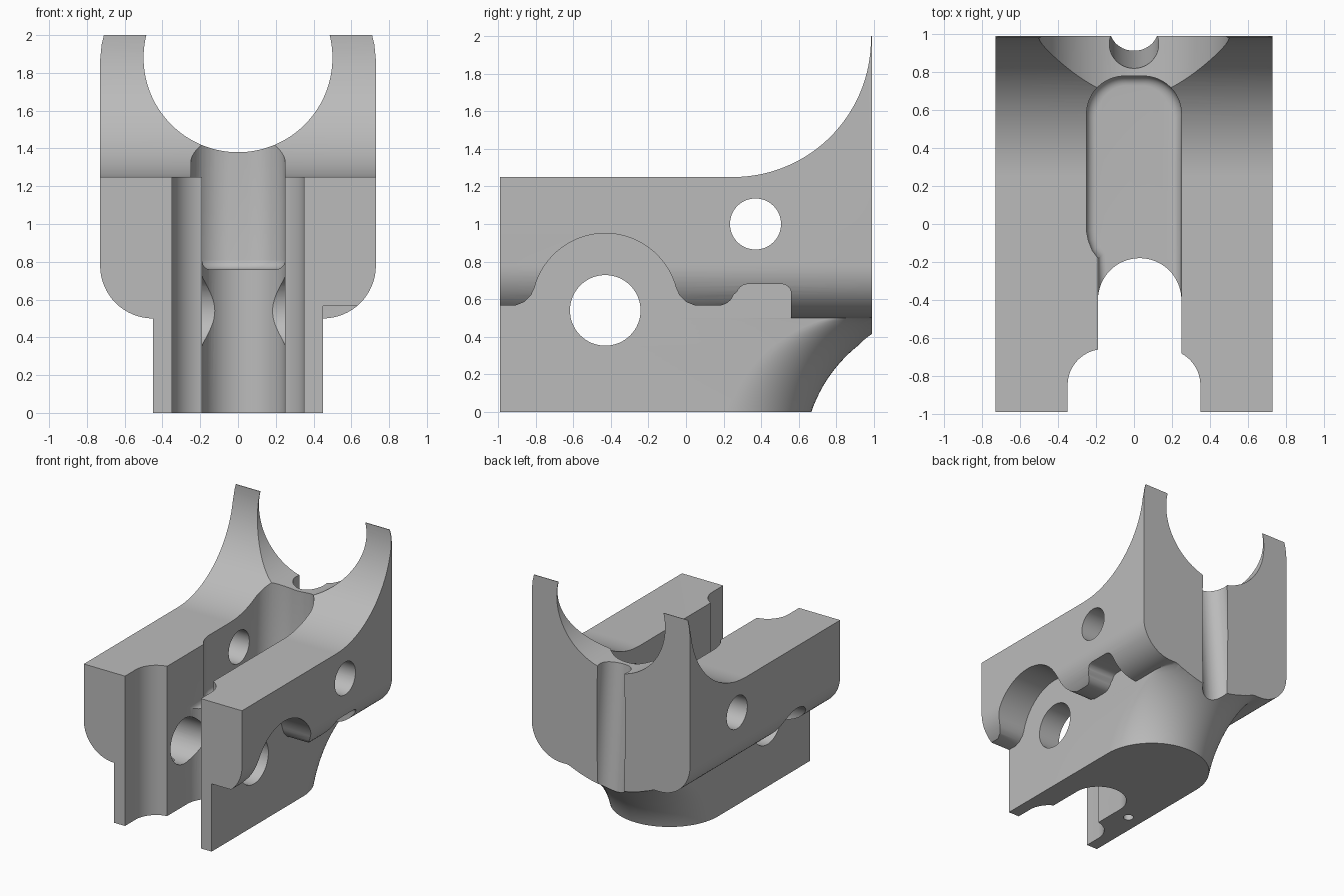
import bpy, bmesh, math
from mathutils import Vector

cube = bpy.data.objects.get("Cube")
if cube:
    bpy.data.objects.remove(cube)

grey = bpy.data.materials.new("plain_grey")
grey.use_nodes = True
colour = (0.5, 0.5, 0.5, 1)
grey.diffuse_color = colour
grey.node_tree.nodes["Principled BSDF"].inputs["Base Color"].default_value = colour


def arc(cx, cy, r, a0, a1, n=16):
    """Points along a circular arc, angles in degrees."""
    angles = [math.radians(a0 + (a1 - a0) * i / n) for i in range(n + 1)]
    return [(cx + r * math.cos(a), cy + r * math.sin(a)) for a in angles]


def loft(name, rings):
    """Closed solid through rings of matching 3D points."""
    bm = bmesh.new()
    layers = [[bm.verts.new(p) for p in ring] for ring in rings]
    n = len(layers[0])
    for low, high in zip(layers, layers[1:]):
        for i in range(n):
            j = (i + 1) % n
            bm.faces.new((low[i], low[j], high[j], high[i]))
    bm.faces.new(layers[0][::-1])
    bm.faces.new(layers[-1])
    bmesh.ops.recalc_face_normals(bm, faces=bm.faces)
    mesh = bpy.data.meshes.new(name)
    bm.to_mesh(mesh)
    bm.free()
    mesh.materials.append(grey)
    obj = bpy.data.objects.new(name, mesh)
    bpy.context.collection.objects.link(obj)
    return obj


def prism(name, profile, axis, start, end):
    """Extrude a 2D profile along one axis."""
    place = {"x": lambda a, b, t: (t, a, b),
             "y": lambda a, b, t: (a, t, b),
             "z": lambda a, b, t: (a, b, t)}[axis]
    return loft(name, [[place(a, b, t) for a, b in profile] for t in (start, end)])


def combine(target, tool, operation="DIFFERENCE"):
    """Apply a boolean and discard the tool."""
    mod = target.modifiers.new("combine", "BOOLEAN")
    mod.operation, mod.object, mod.solver = operation, tool, "EXACT"
    bpy.ops.object.select_all(action="DESELECT")
    bpy.context.view_layer.objects.active = target
    target.select_set(True)
    bpy.ops.object.modifier_apply(modifier=mod.name)
    bpy.data.objects.remove(tool)


def circle(cx, cy, r):
    return arc(cx, cy, r, 0, 354.375, 63)


# Upper body: rounded block running front to back
half = arc(0.45, 0.78, 0.28, -90, 0) + [(0.73, 1.87), (0.722, 1.95), (0.71, 2)]
section = half + [(-x, z) for x, z in reversed(half)]
body = prism("bracket_body", section, "y", -0.99, 0.99)

# Swept curve above the deck, rising to the rear horns
sweep = [(-1.2, 1.25)] + arc(0.25, 1.985, 0.735, -90, 0, 40) + [(0.985, 2.2), (-1.2, 2.2)]
combine(body, prism("deck_cutter", sweep, "x", -1, 1))

# Stepped relief with an arch under the left flank
relief = [(-1.1, 0.3), (-1.1, 0.565), (-0.91, 0.565), (-0.86, 0.585), (-0.825, 0.62)]
relief += arc(-0.43, 0.56, 0.39, 165, 15, 36)
relief += [(-0.035, 0.62), (0, 0.585), (0.05, 0.565)]
relief += arc(0.17, 0.655, 0.09, -90, -20, 6) + arc(0.33, 0.62, 0.06, 160, 90, 6)
relief += arc(0.51, 0.63, 0.05, 90, 0, 6) + [(0.56, 0.3)]
combine(body, prism("relief_cutter", relief, "x", 0.45, 1))

# Lower keel: round-ended plan sliding rearward with height
rings = []
for i in range(21):
    z = 0.52 * i / 20
    shift = 0.726 - math.sqrt(0.593 - (z + 0.25) ** 2)
    plan = [(-0.45, -0.99), (0.45, -0.99)] + arc(0, 0.22 + shift, 0.45, 0, 180, 40)
    rings.append([(x, y, z) for x, y in plan])
keel = loft("keel", rings)
back = [(-2, 0.99), (2, 0.99), (2, 3), (-2, 3)]
combine(keel, prism("back_cutter", back, "z", -1, 3))
combine(body, keel, "UNION")

# Front entry with rounded inner corners
entry = [(-0.35, -1.2), (0.35, -1.2)]
entry += arc(0.16, -0.85, 0.19, 0, 90) + arc(-0.16, -0.85, 0.19, 90, 180)
combine(body, prism("entry_cutter", entry, "z", -0.5, 2.5))

# Through slot ending in a half circle
slot = [(-0.19, -1.1), (0.25, -1.1)] + arc(0.03, -0.4, 0.22, 0, 180, 32)
combine(body, prism("slot_cutter", slot, "z", -0.5, 2.5))

# Upper pocket with a filleted floor
pocket = [(0.25, -0.46)] + arc(0.05, 0.58, 0.2, 0, 90) + arc(-0.05, 0.58, 0.2, 90, 180)
pocket += [(-0.25, -0.04), (-0.24, -0.09), (-0.22, -0.14), (-0.19, -0.18), (-0.19, -0.46)]
rings = []
for i in range(7):
    a = math.radians(15 * i)
    inset = 0.05 * (1 - math.sin(a))
    z = 0.76 + 0.05 * (1 - math.cos(a))
    rings.append([(x * (1 - inset / 0.25), 0.16 + (y - 0.16) * (1 - inset / 0.62), z)
                  for x, y in pocket])
rings.append([(x, y, 2.5) for x, y in pocket])
combine(body, loft("pocket_cutter", rings))

# Cross holes, barrel cradle and small vertical pin hole
combine(body, prism("axle_hole_cutter", circle(-0.43, 0.54, 0.188), "x", -1, 1))
combine(body, prism("pin_hole_cutter", circle(0.37, 1.0, 0.136), "x", -1, 1))
combine(body, prism("cradle_cutter", arc(0, 1.88, 0.5, 0, 357.1875, 127), "y", -1.2, 1.2))
combine(body, prism("set_screw_cutter", circle(-0.32, -0.45, 0.04), "z", -0.2, 0.5))

# Slightly tilted groove down the back face
groove = [[(x, y + 1.075 - 0.09 * z, z) for x, y in circle(0, 0, 0.13)] for z in (-0.2, 2.2)]
combine(body, loft("groove_cutter", groove))

bpy.ops.object.select_all(action="DESELECT")
body.select_set(True)
bpy.context.view_layer.objects.active = body
bpy.ops.object.shade_smooth_by_angle(angle=math.radians(30))
